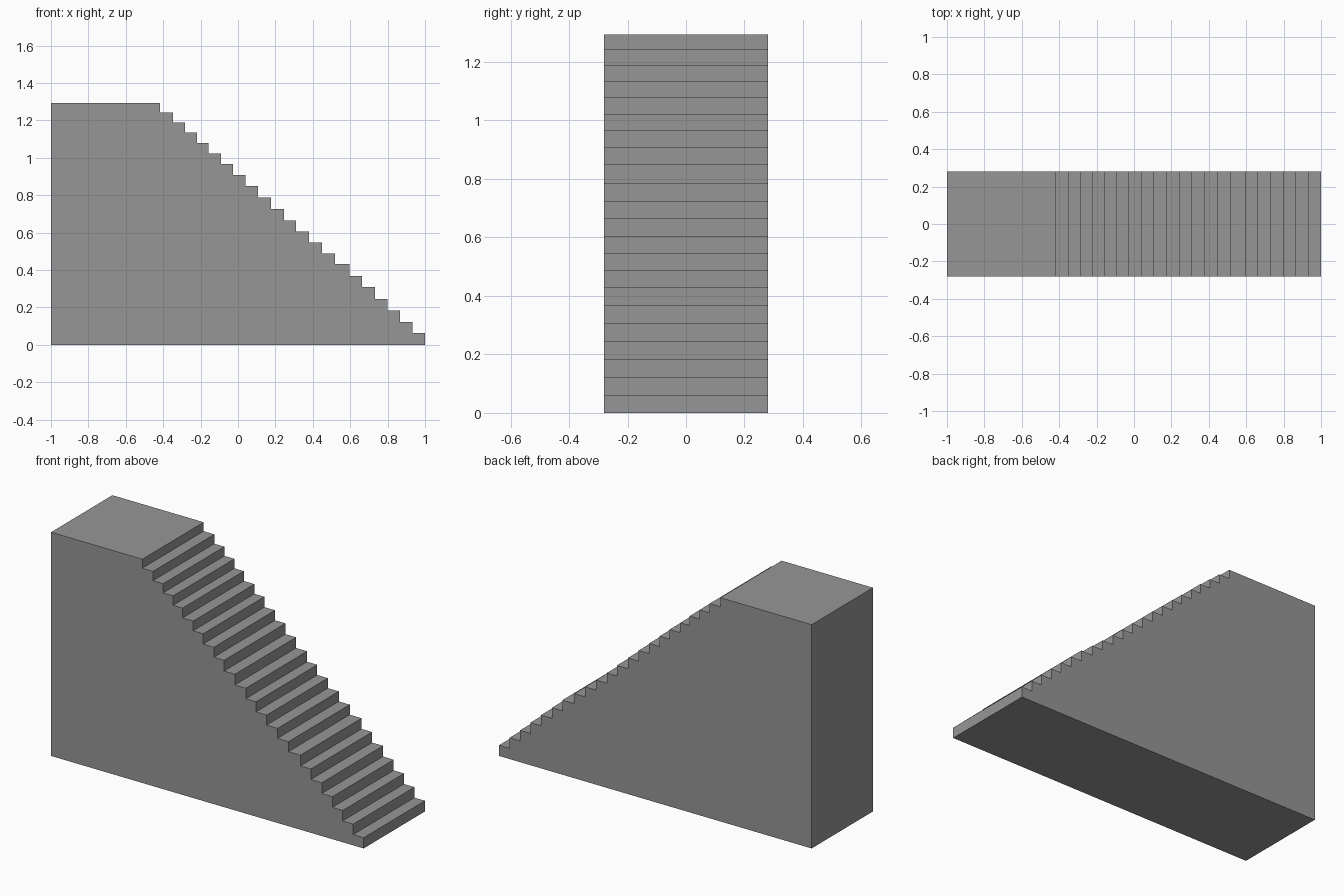
import bpy
import bmesh

# Remove the default cube
default_cube = bpy.data.objects.get("Cube")
if default_cube:
    bpy.data.objects.remove(default_cube, do_unlink=True)

HALF_DEPTH = 0.28
BACK_X = -1.0

# Front edge and height of each step, from the lowest to the landing
NOSINGS = [1, .933, .866, .8, .732, .662, .595, .519, .449, .379, .311,
           .246, .176, .107, .041, -.027, -.091, -.159, -.219, -.283, -.348, -.416]
HEIGHTS = [.062, .123, .184, .246, .308, .369, .431, .489, .547, .605, .664,
           .725, .787, .849, .907, .967, .023 + 1, 1.08, 1.135, 1.188, 1.242, 1.294]


def make_material(name, value):
    """Flat grey material for viewport and render."""
    material = bpy.data.materials.new(name)
    material.use_nodes = True
    colour = (value, value, value, 1.0)
    material.diffuse_color = colour
    material.node_tree.nodes["Principled BSDF"].inputs["Base Color"].default_value = colour
    return material


def stair_profile():
    """Side outline: floor line, then a riser and a tread for every step."""
    points = [(BACK_X, 0.0), (NOSINGS[0], 0.0)]
    next_edges = NOSINGS[1:] + [BACK_X]
    for edge, next_edge, height in zip(NOSINGS, next_edges, HEIGHTS):
        points += [(edge, height), (next_edge, height)]
    # Inner corner of each riser is shared with the previous tread
    return points


def extrude_profile(name, points, material):
    """Extrude a side outline through the full depth as a closed solid."""
    bm = bmesh.new()
    outline = [bm.verts.new((x, -HALF_DEPTH, z)) for x, z in points]
    face = bm.faces.new(outline)
    result = bmesh.ops.extrude_face_region(bm, geom=[face], use_keep_orig=True)
    moved = [g for g in result["geom"] if isinstance(g, bmesh.types.BMVert)]
    bmesh.ops.translate(bm, verts=moved, vec=(0, 2 * HALF_DEPTH, 0))
    bmesh.ops.recalc_face_normals(bm, faces=bm.faces)
    mesh = bpy.data.meshes.new(name)
    bm.to_mesh(mesh)
    bm.free()
    mesh.materials.append(material)
    obj = bpy.data.objects.new(name, mesh)
    bpy.context.collection.objects.link(obj)
    return obj


# Solid staircase with a landing at the top
extrude_profile("staircase", stair_profile(), make_material("stone_grey", 0.305))
